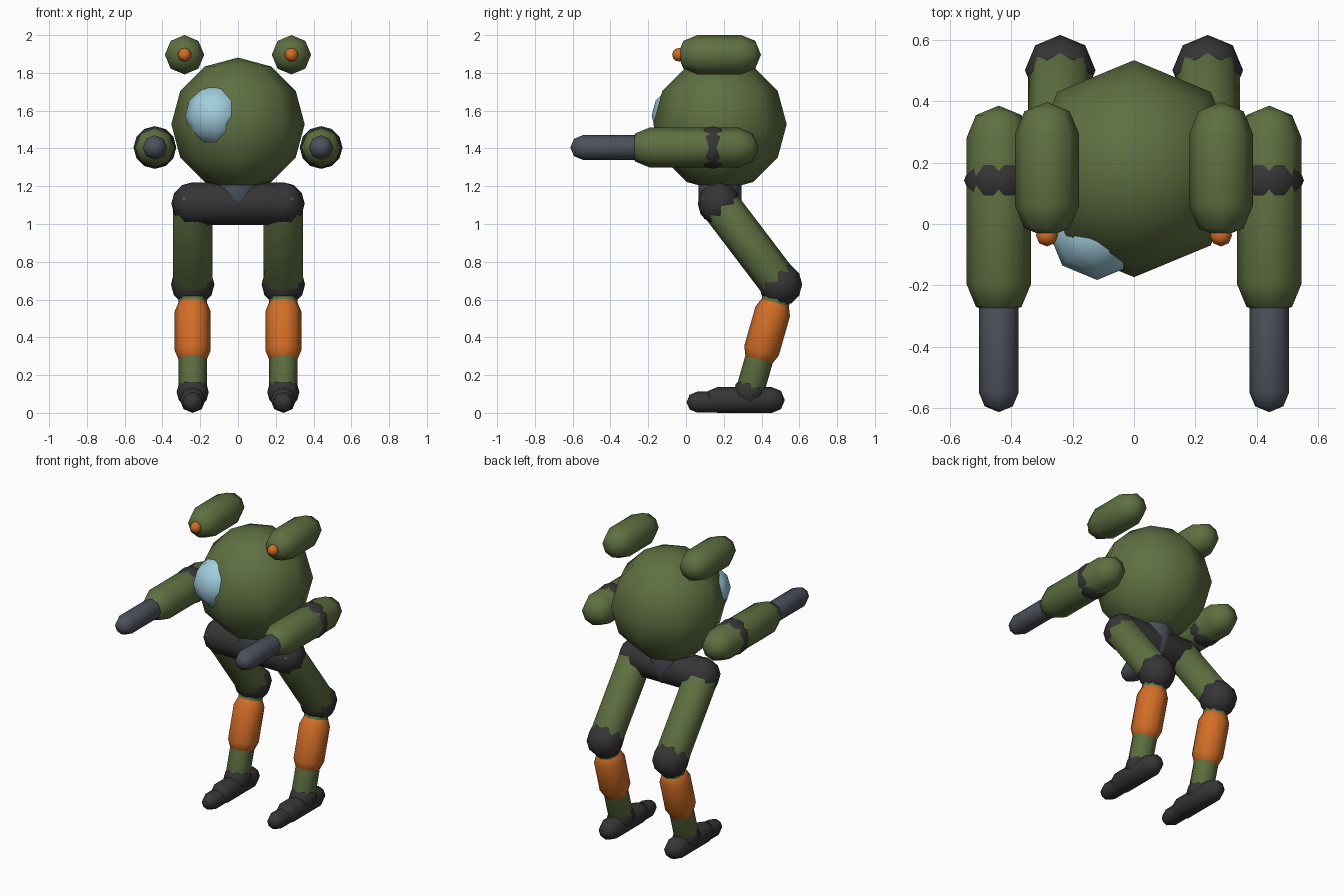
import bpy
import bmesh
import math
from mathutils import Vector

if "Cube" in bpy.data.objects:
    bpy.data.objects.remove(bpy.data.objects["Cube"], do_unlink=True)

SIDES = 8


def material(name, rgb):
    mat = bpy.data.materials.new(name)
    mat.use_nodes = True
    colour = (*rgb, 1)
    mat.diffuse_color = colour
    mat.node_tree.nodes["Principled BSDF"].inputs["Base Color"].default_value = colour
    return mat


olive = material("olive green", (0.115, 0.16, 0.053))
orange = material("orange", (0.65, 0.155, 0.02))
charcoal = material("charcoal", (0.036, 0.036, 0.036))
steel = material("steel grey", (0.073, 0.083, 0.105))
glass = material("pale blue", (0.36, 0.62, 0.74))


def finish(name, bm, mat):
    bmesh.ops.recalc_face_normals(bm, faces=bm.faces)
    for face in bm.faces:
        face.smooth = True
    mesh = bpy.data.meshes.new(name)
    bm.to_mesh(mesh)
    bm.free()
    mesh.materials.append(mat)
    obj = bpy.data.objects.new(name, mesh)
    bpy.context.scene.collection.objects.link(obj)
    return obj


def ball(name, centre, radius, mat):
    bm = bmesh.new()
    bmesh.ops.create_uvsphere(bm, u_segments=SIDES, v_segments=6, radius=radius)
    obj = finish(name, bm, mat)
    obj.location = centre
    return obj


def capsule(name, start, end, radius, mat):
    """Eight-sided capsule; start and end are the centres of its round caps."""
    start, end = Vector(start), Vector(end)
    axis = end - start
    bm = bmesh.new()
    bmesh.ops.create_uvsphere(bm, u_segments=SIDES, v_segments=4, radius=radius)
    # Split the ball at its equator and pull the halves apart
    equator = [e for e in bm.edges if all(abs(v.co.z) < 1e-5 for v in e.verts)]
    bmesh.ops.split_edges(bm, edges=equator)
    upper = {v for f in bm.faces if f.calc_center_median().z > 0 for v in f.verts}
    for v in upper:
        v.co.z += axis.length
    rims = [e for e in bm.edges if e.is_boundary]
    bmesh.ops.bridge_loops(bm, edges=rims)
    obj = finish(name, bm, mat)
    obj.location = start
    obj.rotation_euler = axis.to_track_quat("Z", "Y").to_euler()
    return obj


# Torso, offset canopy, waist and hip bar
ball("body", (0, 0.18, 1.528), 0.353, olive)
ball("canopy", (-0.12, -0.022, 1.573), 0.16, glass)
capsule("waist", (0, 0.18, 1.11), (0, 0.18, 1.3), 0.115, steel)
capsule("hip_bar", (-0.235, 0.175, 1.108), (0.235, 0.175, 1.108), 0.113, charcoal)

for side, s in (("left", 1), ("right", -1)):
    # Shoulder pod with its lamp
    x = s * 0.283
    capsule(f"{side}_pod", (x, 0.06, 1.896), (x, 0.293, 1.896), 0.104, olive)
    ball(f"{side}_pod_lamp", (x, -0.037, 1.896), 0.036, orange)

    # Arm with elbow and gun barrel
    x = s * 0.44
    capsule(f"{side}_arm", (x, -0.195, 1.405), (x, 0.28, 1.405), 0.105, olive)
    ball(f"{side}_elbow", (x, 0.142, 1.405), 0.113, charcoal)
    capsule(f"{side}_gun_barrel", (x, -0.2, 1.405), (x, -0.547, 1.405), 0.065, steel)

    # Backward-bending leg
    x = s * 0.24
    hip = Vector((x, 0.175, 1.108))
    knee = Vector((x, 0.5, 0.68))
    ankle = Vector((x, 0.337, 0.11))
    ball(f"{side}_hip_joint", hip, 0.113, charcoal)
    capsule(f"{side}_thigh", hip, knee, 0.105, olive)
    ball(f"{side}_knee", knee, 0.115, charcoal)
    capsule(f"{side}_shin", knee, ankle, 0.075, olive)
    capsule(f"{side}_shin_guard", knee.lerp(ankle, 0.25), knee.lerp(ankle, 0.615),
            0.095, orange)
    ball(f"{side}_ankle", ankle, 0.085, charcoal)

    # Foot with a slimmer toe
    capsule(f"{side}_foot", (x, 0.165, 0.068), (x, 0.455, 0.068), 0.068, charcoal)
    capsule(f"{side}_toe", (x, 0.058, 0.057), (x, 0.3, 0.057), 0.055, charcoal)
